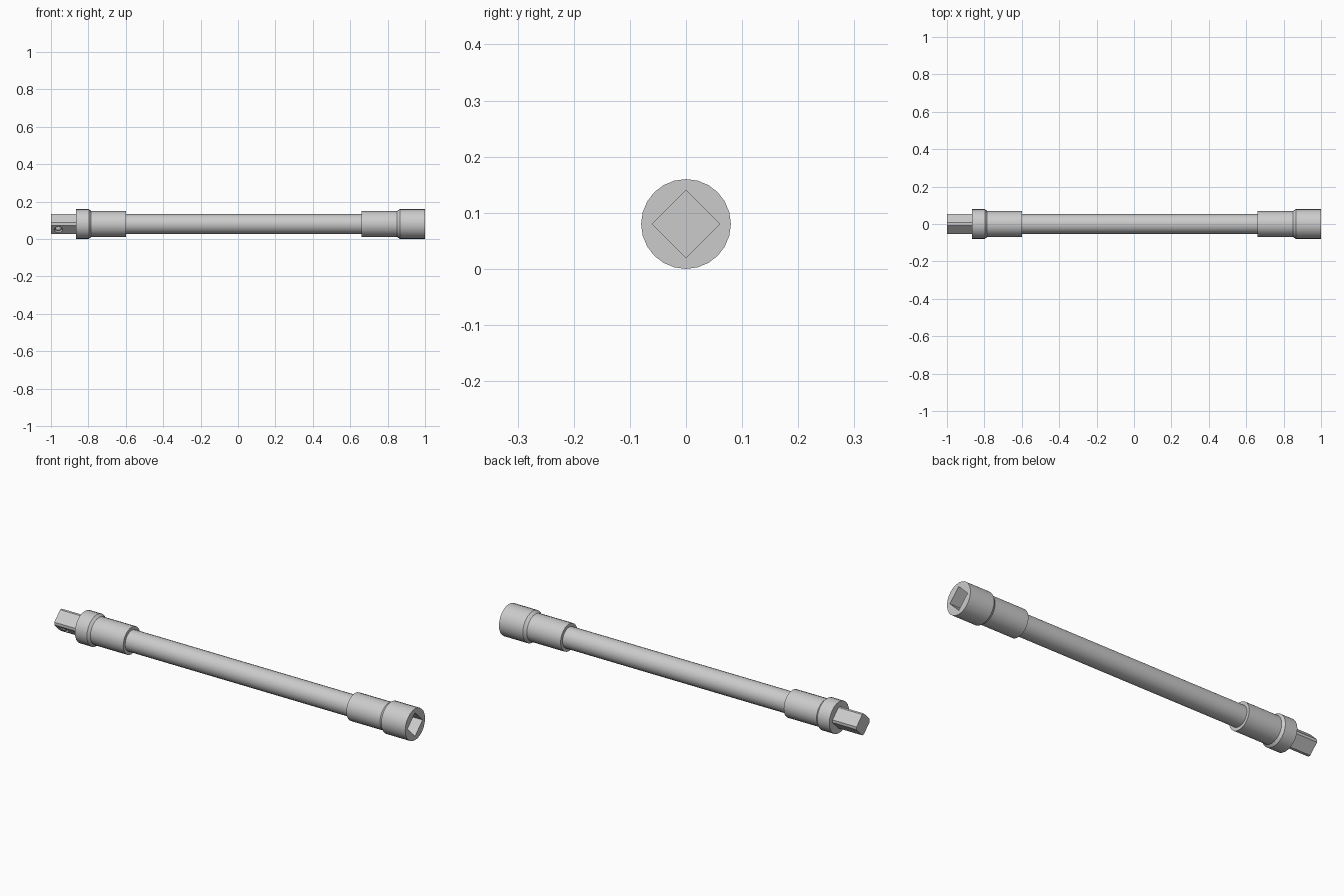
import bpy, bmesh, math
from mathutils import Vector, Matrix

if "Cube" in bpy.data.objects:
    bpy.data.objects.remove(bpy.data.objects["Cube"])

AXIS_Z = 0.08
SIDES = 24


def finish(bm, name, smooth=True):
    bmesh.ops.recalc_face_normals(bm, faces=bm.faces[:])
    me = bpy.data.meshes.new(name)
    bm.to_mesh(me)
    bm.free()
    ob = bpy.data.objects.new(name, me)
    bpy.context.collection.objects.link(ob)
    if smooth:
        select(ob)
        bpy.ops.object.shade_smooth_by_angle(angle=math.radians(30))
    return ob


def select(ob):
    bpy.ops.object.select_all(action='DESELECT')
    ob.select_set(True)
    bpy.context.view_layer.objects.active = ob


def loft(rings, name, smooth=True):
    """Skin a list of rings of points running along x, capping both ends."""
    bm = bmesh.new()
    loops = [[bm.verts.new(p) for p in ring] for ring in rings]
    n = len(loops[0])
    for a, b in zip(loops, loops[1:]):
        for i in range(n):
            j = (i + 1) % n
            bm.faces.new((a[i], a[j], b[j], b[i]))
    bm.faces.new(loops[0])
    bm.faces.new(loops[-1])
    return finish(bm, name, smooth)


def circle(x, r):
    return [(x, r * math.cos(math.tau * i / SIDES), AXIS_Z + r * math.sin(math.tau * i / SIDES))
            for i in range(SIDES)]


def section(x, pts):
    return [(x, y, AXIS_Z + z) for y, z in pts]


def cut(target, cutter):
    cutter.hide_render = True
    mod = target.modifiers.new("cut", 'BOOLEAN')
    mod.operation = 'DIFFERENCE'
    mod.solver = 'EXACT'
    mod.object = cutter
    select(target)
    # keep the cut as the last step before shading
    bpy.ops.object.modifier_apply(modifier=mod.name)
    bpy.data.objects.remove(cutter, do_unlink=True)
    select(target)
    bpy.ops.object.shade_smooth_by_angle(angle=math.radians(30))


# Turned body: collar, sleeve, shaft, sleeve, socket
profile = [(-0.865, 0.08), (-0.797, 0.08), (-0.785, 0.069), (-0.6, 0.069),
           (-0.6, 0.053), (0.66, 0.053), (0.66, 0.069), (0.85, 0.069),
           (0.865, 0.08), (1.0, 0.08)]
body = loft([circle(x, r) for x, r in profile], "extension_bar_body", False)

# Square socket recess
d = 0.06
diamond = [(d, 0), (0, d), (-d, 0), (0, -d)]
cut(body, loft([section(0.86, diamond), section(1.05, diamond)], "socket_cutter", False))

# Square drive with flattened corners
c, e = 0.053, 0.007
octagon = [(c, -e), (c, e), (e, c), (-e, c), (-c, e), (-c, -e), (-e, -c), (e, -c)]
drive = loft([section(-1.0, octagon), section(-0.86, octagon)], "square_drive", False)

# Detent pocket on the lower front face
normal = Vector((0, -1, -1)).normalized()
face = Vector((-0.96, 0, AXIS_Z)) + normal * d / math.sqrt(2)
turn = normal.to_track_quat('Z', 'Y').to_matrix().to_4x4()
bm = bmesh.new()
bmesh.ops.create_cone(bm, cap_ends=True, segments=24, radius1=0.022, radius2=0.022,
                      depth=0.03, matrix=Matrix.Translation(face) @ turn)
cut(drive, finish(bm, "pocket_cutter", False))

# Detent ball
bm = bmesh.new()
bmesh.ops.create_uvsphere(bm, u_segments=20, v_segments=12, radius=0.017,
                          matrix=Matrix.Translation(face - normal * 0.013) @ turn)
finish(bm, "detent_ball")
